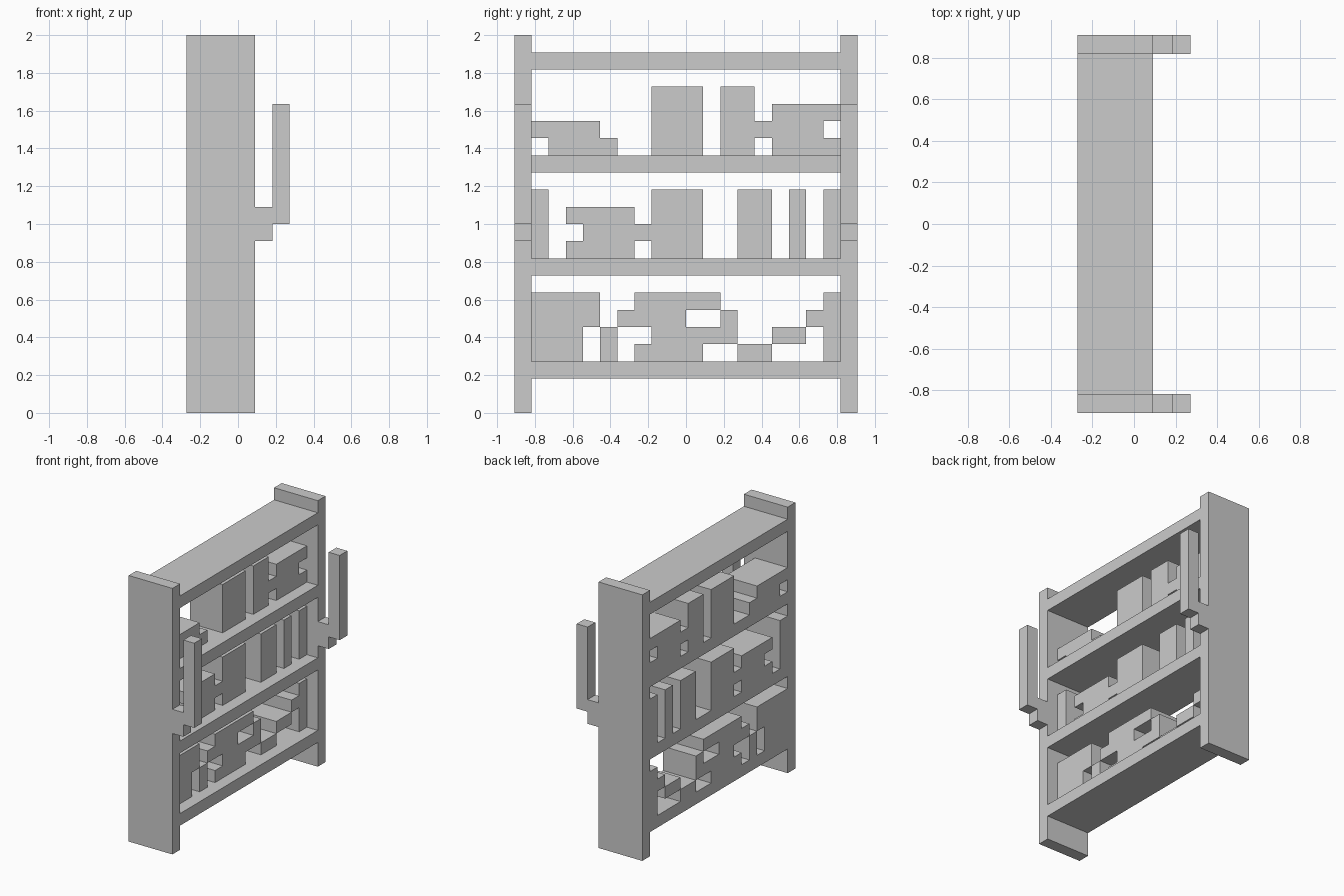
import bpy, bmesh
from mathutils import Vector

if "Cube" in bpy.data.objects:
    bpy.data.objects.remove(bpy.data.objects["Cube"])

U = 1 / 11  # one block of the grid


def extrude(name, outline, to3d, a, b):
    """Solid from a closed 2D outline, swept between a and b on the third axis."""
    bm = bmesh.new()
    face = bm.faces.new([bm.verts.new(Vector(to3d(p, q, a)) * U) for p, q in outline])
    offset = Vector(to3d(0, 0, b)) - Vector(to3d(0, 0, a))
    ext = bmesh.ops.extrude_face_region(bm, geom=[face], use_keep_orig=True)
    verts = [v for v in ext["geom"] if isinstance(v, bmesh.types.BMVert)]
    bmesh.ops.translate(bm, verts=verts, vec=offset * U)
    bmesh.ops.recalc_face_normals(bm, faces=bm.faces)
    mesh = bpy.data.meshes.new(name)
    bm.to_mesh(mesh)
    bm.free()
    obj = bpy.data.objects.new(name, mesh)
    bpy.context.collection.objects.link(obj)
    return obj


def along_x(name, outline, x0, x1):
    return extrude(name, outline, lambda y, z, x: (x, y, z), x0, x1)


def along_y(name, outline, y0, y1):
    return extrude(name, outline, lambda x, z, y: (x, y, z), y0, y1)


def rect(a0, a1, b0, b1):
    return [(a0, b0), (a1, b0), (a1, b1), (a0, b1)]


# side panels with a stepped upright bracket on each
bracket = [(1, 10), (2, 10), (2, 11), (3, 11), (3, 18), (2, 18), (2, 12), (1, 12)]
for side, y in (("left", -10), ("right", 9)):
    along_y(f"side_panel_{side}", rect(-3, 1, 0, 22), y, y + 1)
    along_y(f"bracket_{side}", bracket, y, y + 1)

# shelves
for i, z in enumerate((2, 8, 14, 20)):
    along_x(f"shelf_{i + 1}", rect(-9, 9, z, z + 1), -3, 1)

# shelf contents, as (y, z) outlines
top_items = [
    [(-8, 15), (-4, 15), (-4, 16), (-5, 16), (-5, 17), (-9, 17), (-9, 16), (-8, 16)],
    rect(-2, 1, 15, 19),
    [(2, 15), (4, 15), (4, 16), (5, 16), (5, 15), (9, 15), (9, 16), (8, 16),
     (8, 17), (9, 17), (9, 18), (5, 18), (5, 17), (4, 17), (4, 19), (2, 19)],
]
middle_items = [
    rect(-9, -8, 9, 13),
    [(-7, 9), (-3, 9), (-3, 10), (-2, 10), (-2, 9), (1, 9), (1, 13), (-2, 13),
     (-2, 11), (-3, 11), (-3, 12), (-7, 12), (-7, 11), (-6, 11), (-6, 10), (-7, 10)],
    rect(3, 5, 9, 13), rect(6, 7, 9, 13), rect(8, 9, 9, 13),
]
bottom_items = [
    [(-9, 3), (-6, 3), (-6, 5), (-5, 5), (-5, 7), (-9, 7)],
    rect(-5, -4, 3, 5),
    [(-3, 3), (1, 3), (1, 4), (3, 4), (3, 6), (2, 6), (2, 5), (0, 5), (0, 6), (2, 6),
     (2, 7), (-3, 7), (-3, 6), (-4, 6), (-4, 5), (-2, 5), (-2, 4), (-3, 4)],
    rect(3, 5, 3, 4), rect(5, 7, 4, 5),
    [(8, 3), (9, 3), (9, 7), (8, 7), (8, 6), (7, 6), (7, 5), (8, 5)],
]
for level, items in (("top", top_items), ("middle", middle_items), ("bottom", bottom_items)):
    for i, outline in enumerate(items):
        along_x(f"{level}_books_{i + 1}", outline, -3, 0)
